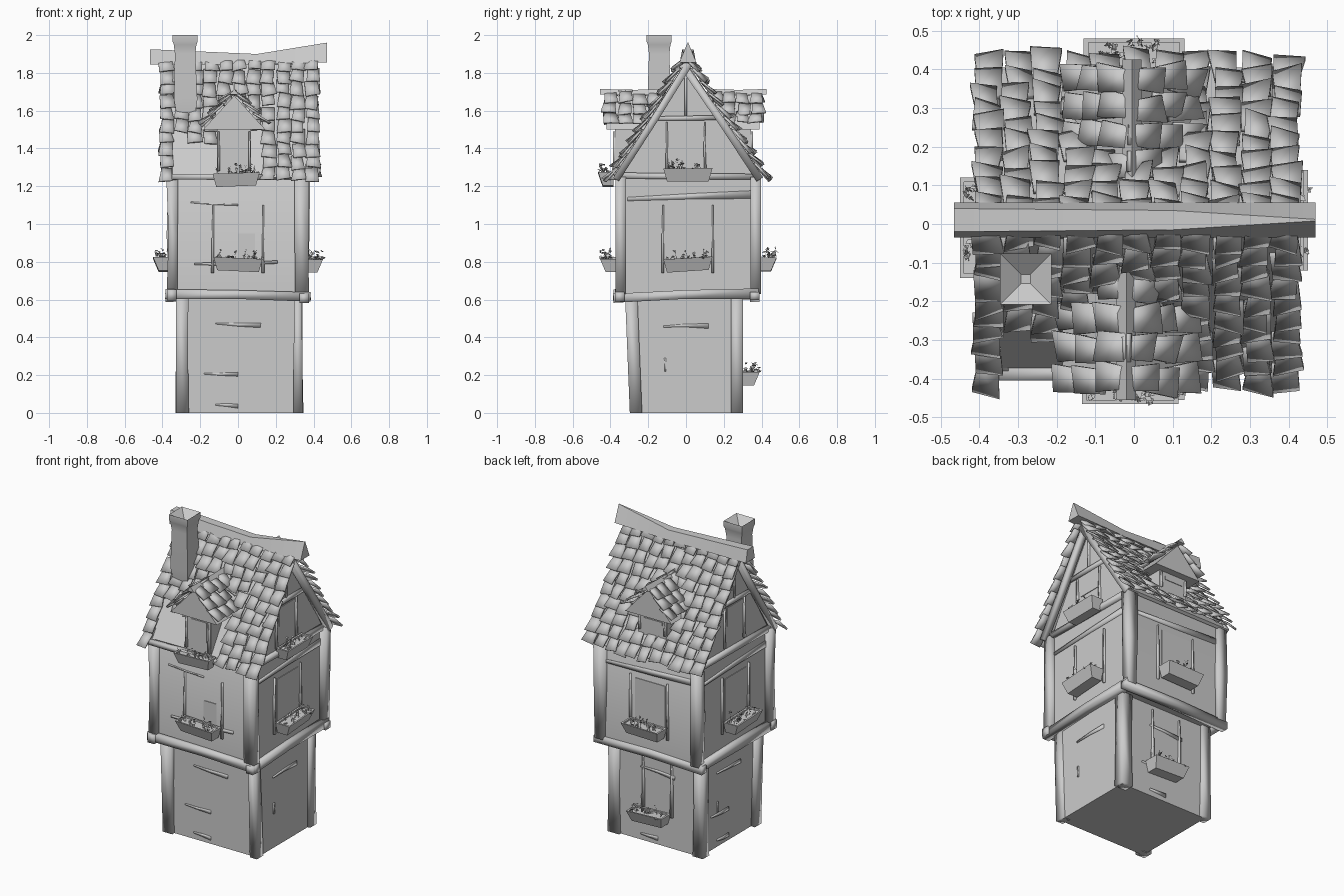
import bpy, bmesh, math, random
from mathutils import Vector, Matrix

if "Cube" in bpy.data.objects:
    bpy.data.objects.remove(bpy.data.objects["Cube"])

random.seed(7)
V = Vector
jit = lambda a: random.uniform(-a, a)

grey = bpy.data.materials.new("plain_grey")
grey.diffuse_color = (0.6, 0.6, 0.6, 1)
grey.use_nodes = True
grey.node_tree.nodes["Principled BSDF"].inputs["Base Color"].default_value = grey.diffuse_color


def finish(name, bm, smooth=35):
    bmesh.ops.recalc_face_normals(bm, faces=bm.faces)
    me = bpy.data.meshes.new(name)
    bm.to_mesh(me)
    bm.free()
    me.materials.append(grey)
    me.shade_smooth()
    if smooth < 180:
        me.set_sharp_from_angle(angle=math.radians(smooth))
    ob = bpy.data.objects.new(name, me)
    bpy.context.collection.objects.link(ob)
    return ob


def loft_into(bm, rings):
    vs = [[bm.verts.new(p) for p in r] for r in rings]
    n = len(vs[0])
    for a, b in zip(vs, vs[1:]):
        for i in range(n):
            bm.faces.new((a[i], a[(i + 1) % n], b[(i + 1) % n], b[i]))
    bm.faces.new(vs[0][::-1])
    bm.faces.new(vs[-1])


def loft(name, rings, smooth=35):
    bm = bmesh.new()
    loft_into(bm, rings)
    return finish(name, bm, smooth)


def prism(name, pts, vec):
    return loft(name, [[V(p) for p in pts], [V(p) + V(vec) for p in pts]])


def box(name, x0, x1, y0, y1, z0, z1):
    return prism(name, [(x0, y0, z0), (x1, y0, z0), (x1, y1, z0), (x0, y1, z0)], (0, 0, z1 - z0))


def beam(name, a, b, w, d, normal, wob=0.006, taper=1.0):
    """Hand-hewn timber from a to b: w across, d along the normal, tapering to the end."""
    a, b, n = V(a), V(b), V(normal).normalized()
    s = (b - a).cross(n).normalized()
    rings = []
    for t in (0, .5, 1):
        c = a.lerp(b, t) + s * jit(wob)
        hw, hd = w / 2 * (1 + jit(.15)) * (1 + (taper - 1) * t), d / 2
        rings.append([c + s * hw + n * hd, c - s * hw + n * hd, c - s * hw - n * hd, c + s * hw - n * hd])
    return loft(name, rings, 100)


def P(k, u, out, z):
    """Point on side k (0 front, 1 right, 2 back, 3 left): along, outward, up."""
    return Matrix.Rotation(k * math.pi / 2, 3, 'Z') @ V((u, -out, z))


SIDES = ["front", "right", "back", "left"]


def planter(name, k, u, out, z, w=0.25, depth=0.09):
    # tapered trough with a sunken soil bed
    rings, t = [], jit(.012)
    for zz, hw, o in ((z, w / 2 - .02, depth * .7), (z + .07, w / 2, depth), (z + .07, w / 2 - .012, depth - .01),
                      (z + .06, w / 2 - .012, depth - .01)):
        i = 0 if zz < z + .05 or hw == w / 2 else .012
        rings.append([P(k, u - hw, out + i, zz - t), P(k, u + hw, out + i, zz + t),
                      P(k, u + hw, out + o, zz + t), P(k, u - hw, out + o, zz - t)])
    loft(name, rings)
    # flowers: thin stems with little leaves
    bm = bmesh.new()
    for _ in range(18):
        b = P(k, u + jit(w / 2 - .02), out + random.uniform(.02, depth - .015), z + .06)
        tip = b + P(k, jit(.025), random.uniform(-.01, .035), random.uniform(.01, .065))
        e = P(k, .002, 0, 0)
        bm.faces.new([bm.verts.new(p) for p in (b - e, b + e, tip)])
        for _ in range(4):
            c = b.lerp(tip, random.uniform(.3, 1))
            r = V((jit(1), jit(1), jit(.6))).normalized() * .012
            q = V((jit(1), jit(1), jit(.6))).normalized() * .007
            bm.faces.new([bm.verts.new(p) for p in (c - r, c + q, c + r, c - q)])
    finish(name + "_flowers", bm)


def window(name, k, u, out, z0, z1, w, pane=None):
    n = P(k, 0, 1, 0)
    for s in (-1, 1):
        beam(name + "_jamb", P(k, u + s * w / 2, out, z0), P(k, u + s * w / 2, out, z1), .014, .022, n, .002, .5)
    p = pane or (u - w / 2 + .03, u + w / 2 - .02, z0 + .06, z1 - .02)
    prism(name + "_pane", [P(k, p[0], out, p[2]), P(k, p[1], out, p[2]),
                           P(k, p[1], out, p[3]), P(k, p[0], out, p[3])], n * .004)


def tile_field(name, origin, right, down, cols, rows, du, dv, skip):
    """Crooked shingles covering a slope from its top left corner."""
    origin, right, down = V(origin), V(right).normalized(), V(down).normalized()
    nrm = down.cross(right)
    bm = bmesh.new()
    for r in range(rows):
        for c in range(cols):
            o = origin + right * (du * (c + .5) + jit(.008)) + down * (dv * (r + .5) + jit(.012))
            if skip(o):
                continue
            tw, bw, ln, a = du * random.uniform(.34, .46), du * random.uniform(.44, .54), dv * .62, jit(.14)
            R = right * math.cos(a) + down * math.sin(a)
            D = down * math.cos(a) - right * math.sin(a)
            lift, twist, th = random.uniform(.014, .03), jit(.012), nrm * .012
            quad = [o - R * tw - D * ln, o + R * tw - D * ln,
                    o + R * bw + D * ln + nrm * (lift + twist), o - R * bw + D * ln + nrm * (lift - twist)]
            loft_into(bm, [quad, [p + th for p in quad]])
    finish(name, bm, 180)


# ---- lower storey
box("lower_walls", -.30, .33, -.275, .285, 0, .62)
for x, y, w in ((-.295, -.265, .075), (.315, -.265, .05), (.305, .27, .075), (-.295, .27, .075)):
    beam("lower_post", (x, y, 0), (x, y - .025 * (y < 0), .62), w, .065, (0, 1, 0), .003, .9)
LOW = [.275, .33, .285, .30]
for k in range(4):
    n = P(k, 0, 1, 0)
    for z, a, b in ((.46, -.12, .12), (.2, -.18, .0), (.035, -.12, 0)):
        if k != 1 or z > .4:
            beam("lower_rail", P(k, a, LOW[k], z + .01 * (k != 1)), P(k, b, LOW[k], z), .008, .012, n, .005, 3)
    if k:
        beam("lower_stud", P(k, -.11, LOW[k], .22), P(k, -.11, LOW[k], .29), .01, .012, n, .001)
for u in (-.1, .1):
    beam("lower_back_jamb", P(2, u, .285, .2), P(2, u, .285, .58), .02, .02, (0, 1, 0), .003, .3)
planter("lower_back_planter", 2, -.03, .29, .15, .25, .10)

# ---- jetty beams between the storeys
MID = [.35, .35, .365, .35]
for k in range(4):
    t = .008 if k % 2 else -.004
    beam("jetty_beam", P(k, -.385, MID[k], .622 - t), P(k, .385, MID[k], .622 + t), .048, .05,
         P(k, 0, 1, 0), .008, 1.1)

# ---- upper storey with gable, one pentagonal prism
prism("upper_walls", [(-.34, -.345, .61), (-.34, .37, .61), (-.34, .37, 1.25), (-.34, .01, 1.85),
                      (-.34, -.345, 1.25)], (.68, 0, 0))
for x, y, w in ((-.345, -.345, .05), (.335, -.345, .07), (.34, .37, .06), (-.34, .37, .06)):
    beam("upper_post", (x, y, .63), (x, y, 1.25), w, .055, (0, 1, 0), .004, 1.15)
UP = [.345, .34, .37, .34]
for k in range(4):
    n = P(k, 0, 1, 0)
    c = .01 if k % 2 else 0
    if k % 2:
        beam("gable_tie_beam", P(k, -.38, UP[k] + .005, 1.255), P(k, .38, UP[k] + .005, 1.25), .03, .04, n, .003)
        beam("collar_beam", P(k, -.17, UP[k], 1.56), P(k, .17, UP[k], 1.56), .022, .03, n, .003)
        beam("king_post", P(k, 0, UP[k], 1.57), P(k, 0, UP[k], 1.82), .012, .016, n, .002)
    if k:
        beam("upper_rail", P(k, -.31, UP[k], 1.13), P(k, .35, UP[k], 1.155), .02, .014, n, .004, 2)
    else:
        beam("upper_rail", P(k, -.25, UP[k], 1.115), P(k, 0, UP[k], 1.10), .008, .012, n, .003)
        beam("window_rail", P(k, -.23, UP[k], .785), P(k, .21, UP[k], .795), .012, .018, n, .004, 1.6)
    pane = (0, .09, .82, .95) if k == 0 else None
    window(SIDES[k] + "_window", k, c, UP[k], .74, 1.1, .265, pane)
    planter(SIDES[k] + "_planter", k, c, UP[k] + .01, .75, .26, .10)
for k in (1, 3):
    window(SIDES[k] + "_gable_window", k, 0, .34, 1.28, 1.54, .2, (-.07, .09, 1.41, 1.53))
planter("gable_planter", 1, .01, .355, 1.225, .26, .085)

# ---- main roof: boards, rakes, shingles
for k in (0, 2):
    e = .385 if k == 0 else .405
    top, low = P(k, 0, -.005, 1.87), P(k, 0, e, 1.245)
    d = (low - top).normalized()
    n = d.cross(P(k, 1, 0, 0))
    prism(SIDES[k] + "_roof_boards", [p + V((x, 0, 0)) for x, p in
          ((-.37, top), (.38, top), (.38, low), (-.37, low))], -n * .02)
    for x in (-.365, .375):
        beam("rake_board", top + V((x, 0, -.015)) - n * .015, low + V((x, 0, 0)) - n * .015, .035, .035, (1, 0, 0), .003)

    def bare(o, k=k):
        if k == 0:
            return (-.34 < o.x < .12 and o.z < 1.45) or (abs(o.x + .02) < .07 and o.z < 1.62)
        return abs(o.x) < .1 and 1.36 < o.z < 1.62
    tile_field(SIDES[k] + "_shingles", top + V((-.415 if k == 0 else .43, 0, 0)) + n * .002,
               P(k, 1, 0, 0), d, 11, 10, .077, .076, bare)
beam("front_eave_beam", (-.36, -.385, 1.25), (.13, -.385, 1.245), .03, .04, (0, 1, 0), .004)

# ---- sagging ridge beam
loft("ridge_beam", [[V((x, .01 + a, z)) for a, z in ((-.045, b), (-t, h), (t, h), (.045, b))]
                    for x, b, h, t in ((-.465, 1.845, 1.925, .03), (.1, 1.845, 1.90, .025), (.47, 1.855, 1.96, .002))])

# ---- chimney with flared, hollow cap
loft("chimney", [[V((-.28 + dx + a * h, -.142 + b * h, z)) for a, b in ((-1, -1), (1, -1), (1, 1), (-1, 1))]
                 for z, h, dx in ((1.55, .045, .005), (1.66, .062, .003), (1.90, .054, 0), (1.95, .06, 0),
                                  (1.965, .066, 0), (2.0, .066, 0), (1.955, .012, 0))])


# ---- dormers
def dormer(k, u, face, z0, hw):
    nm = SIDES[k] + "_dormer"
    ez, rz, rw = 1.50, 1.68, .165
    back = P(k, 0, .1 - face, 0)
    prism(nm + "_walls", [P(k, u - hw, face, z0), P(k, u + hw, face, z0), P(k, u + hw, face, ez),
                          P(k, u - hw, face, ez)], back)
    prism(nm + "_gable", [P(k, u - rw, face + .045, ez), P(k, u + rw, face + .045, ez),
                          P(k, u, face + .045, rz)], back)
    window(nm + "_window", k, u, face, z0 + .03, ez - .01, hw * 1.8)
    inside = lambda o: abs(o.y) < .39 - (o.z - 1.23) * .615
    front = face + .065
    for s in (-1, 1):
        d = P(k, s * rw, 0, ez - rz)
        start = P(k, u, .12 if s < 0 else front, rz + .008)
        right = P(k, 0, 1 if s < 0 else -1, 0)
        tile_field(nm + "_shingles", start, right, d, 4, 3, (front - .12) / 4, .076, inside)
    loft(nm + "_ridge", [[P(k, u - .025, o, z), P(k, u, o, z + .03), P(k, u + .025, o, z)]
                         for o, z in ((.11, 1.685), (.28, 1.68), (front + .015, 1.685))])


dormer(0, -.02, .375, 1.25, .09)
dormer(2, .005, .345, 1.36, .10)
planter("front_dormer_planter", 0, -.01, .385, 1.2, .25, .08)
